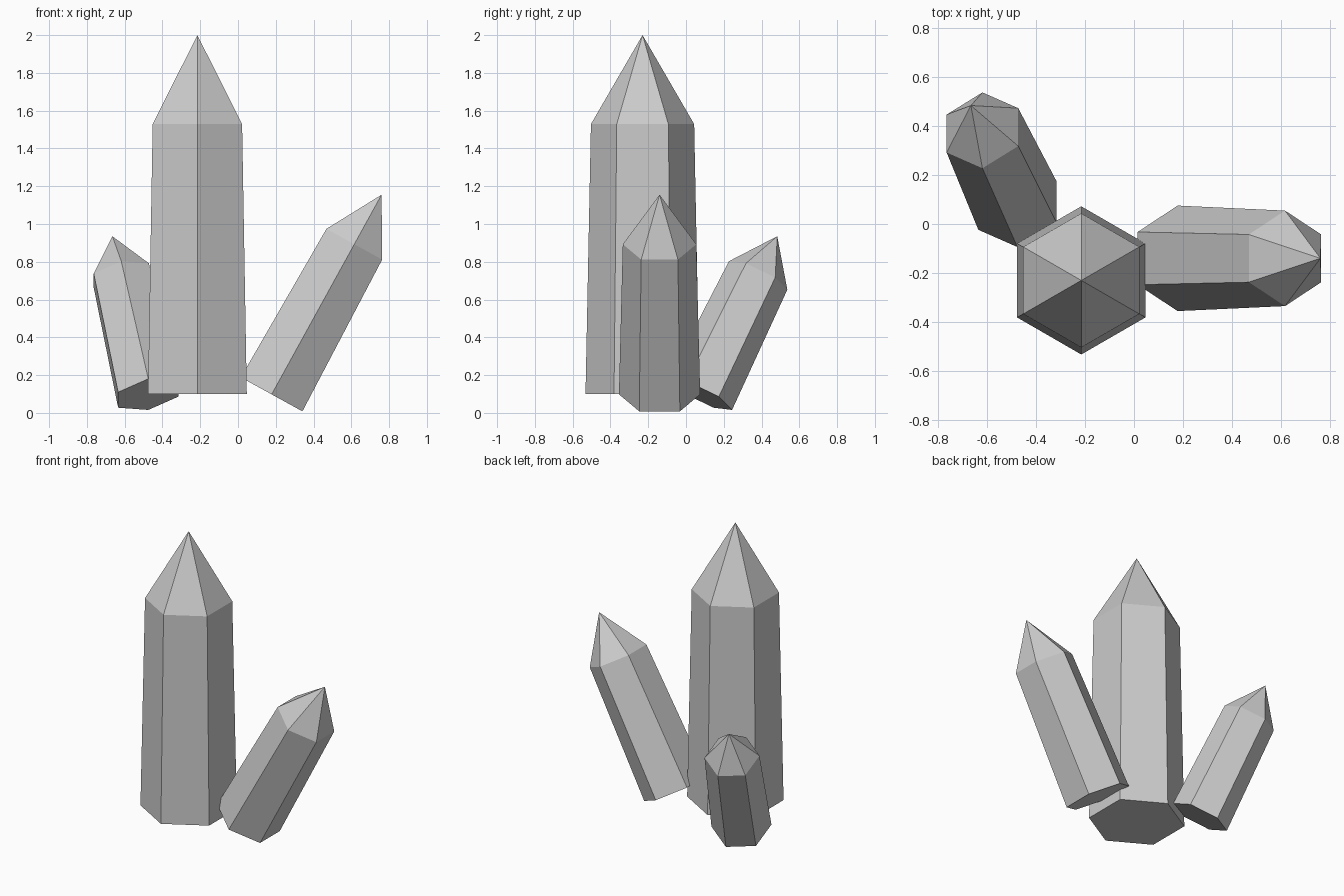
import bpy
import bmesh
from math import sin, cos, pi
from mathutils import Vector

cube = bpy.data.objects.get("Cube")
if cube:
    bpy.data.objects.remove(cube, do_unlink=True)

# One grey mineral colour
stone = bpy.data.materials.new("crystal_grey")
stone.use_nodes = True
colour = (0.6, 0.6, 0.6, 1)
stone.diffuse_color = colour
stone.node_tree.nodes["Principled BSDF"].inputs["Base Color"].default_value = colour


def crystal(name, base, tip, radius, taper=0.905, shoulder=0.752):
    """Tapered hexagonal prism with a pointed tip, along the line base to tip."""
    base, tip = Vector(base), Vector(tip)
    axis = (tip - base).normalized()
    v = axis.cross(Vector((1, 0, 0))).normalized()
    u = v.cross(axis)

    bm = bmesh.new()

    def ring(centre, r):
        return [bm.verts.new(centre + r * (cos(i * pi / 3) * v + sin(i * pi / 3) * u))
                for i in range(6)]

    low = ring(base, radius)
    high = ring(base.lerp(tip, shoulder), radius * taper)
    apex = bm.verts.new(tip)
    bm.faces.new(low)
    for i in range(6):
        j = (i + 1) % 6
        bm.faces.new((low[i], low[j], high[j], high[i]))
        bm.faces.new((high[i], high[j], apex))
    bmesh.ops.recalc_face_normals(bm, faces=bm.faces)

    mesh = bpy.data.meshes.new(name)
    bm.to_mesh(mesh)
    bm.free()
    mesh.materials.append(stone)
    obj = bpy.data.objects.new(name, mesh)
    bpy.context.collection.objects.link(obj)
    return obj


# Upright main crystal and two leaning side crystals
crystal("main_crystal", (-0.215, -0.23, 0.1), (-0.215, -0.23, 2.0), 0.302)
crystal("left_crystal", (0.178, -0.14, 0.098), (0.76, -0.14, 1.155), 0.215)
crystal("right_back_crystal", (-0.475, 0.075, 0.098), (-0.665, 0.483, 0.935), 0.188, 0.915)
